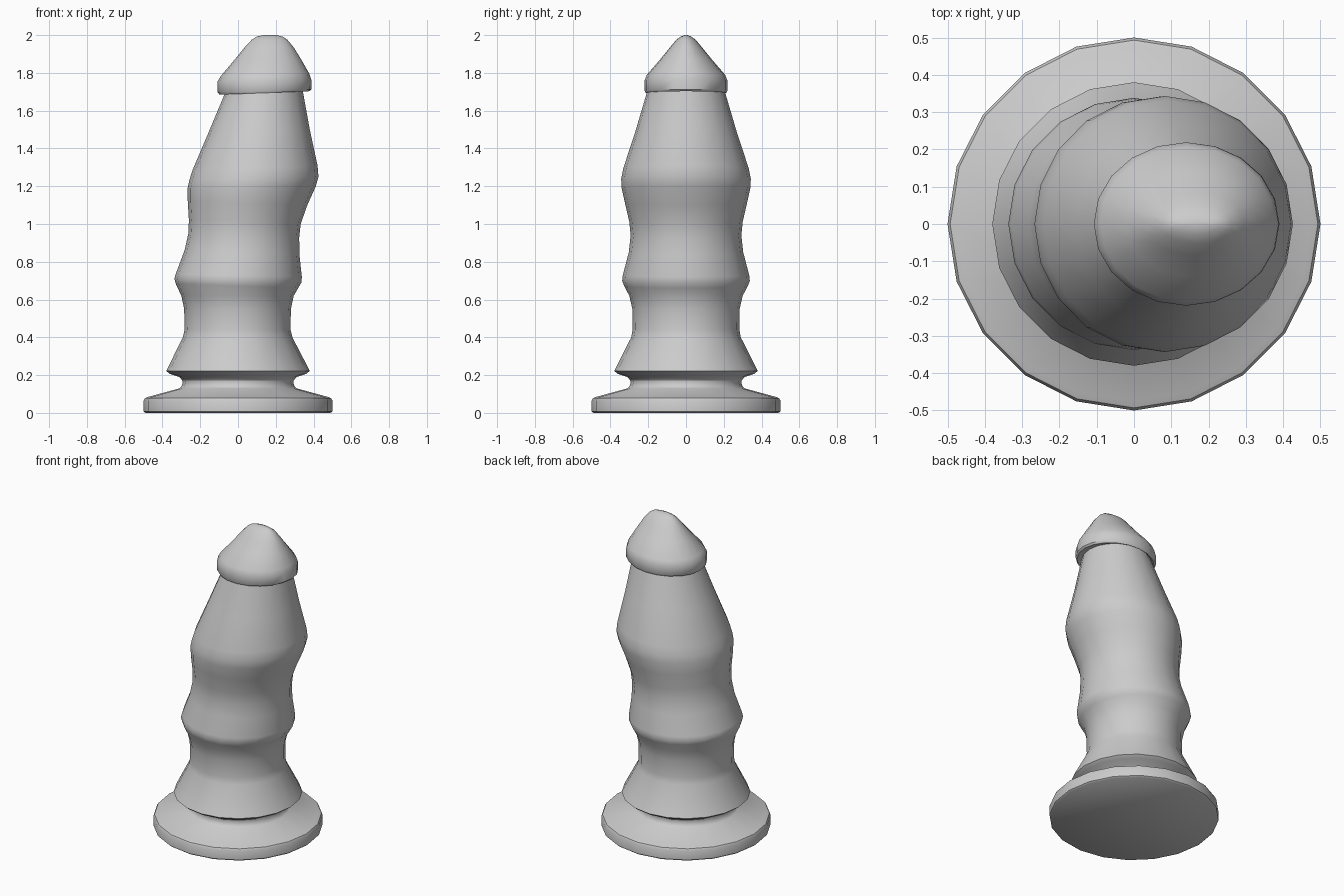
import bpy, bmesh, math

SIDES = 20


def loft(name, rings, cap_bottom=False, cap_top=False):
    """Skin elliptical rings given as (left z, right z, left x, right x, y radius)."""
    bm = bmesh.new()
    loops = []
    for zl, zr, xl, xr, ry in rings:
        cx, rx = (xl + xr) / 2, (xr - xl) / 2
        loop = []
        for i in range(SIDES):
            a = 2 * math.pi * i / SIDES
            t = (math.cos(a) + 1) / 2
            loop.append(bm.verts.new((cx + rx * math.cos(a), ry * math.sin(a), zl + (zr - zl) * t)))
        loops.append(loop)
    for a, b in zip(loops, loops[1:]):
        for i in range(SIDES):
            j = (i + 1) % SIDES
            bm.faces.new((a[i], a[j], b[j], b[i]))
    if cap_bottom:
        bm.faces.new(loops[0][::-1])
    if cap_top:
        bm.faces.new(loops[-1])
    mesh = bpy.data.meshes.new(name)
    bm.to_mesh(mesh)
    bm.free()
    obj = bpy.data.objects.new(name, mesh)
    bpy.context.collection.objects.link(obj)
    bpy.ops.object.select_all(action='DESELECT')
    obj.select_set(True)
    bpy.context.view_layer.objects.active = obj
    bpy.ops.object.shade_smooth_by_angle(angle=math.radians(40))
    return obj


def round_ring(z, r):
    return (z, z, -r, r, r)


# Flanged base disc with a short neck
loft("base", [round_ring(z, r) for z, r in (
    (0, 0.49), (0.008, 0.5), (0.065, 0.5), (0.078, 0.493), (0.085, 0.475),
    (0.13, 0.31), (0.14, 0.30), (0.158, 0.293), (0.172, 0.295))], cap_bottom=True)

# Leaning, rippled shaft
loft("shaft", [round_ring(0.172, 0.295), round_ring(0.19, 0.31), round_ring(0.206, 0.36),
               round_ring(0.222, 0.38), round_ring(0.238, 0.372)] + [
    (0.40, 0.40, -0.292, 0.288, 0.290),
    (0.44, 0.44, -0.283, 0.278, 0.283),
    (0.55, 0.55, -0.285, 0.280, 0.284),
    (0.62, 0.62, -0.300, 0.295, 0.300),
    (0.685, 0.66, -0.330, 0.318, 0.328),
    (0.71, 0.69, -0.337, 0.336, 0.338),
    (0.735, 0.72, -0.330, 0.338, 0.335),
    (0.86, 0.84, -0.283, 0.325, 0.303),
    (0.95, 0.93, -0.263, 0.324, 0.293),
    (1.02, 1.0, -0.260, 0.332, 0.300),
    (1.12, 1.1, -0.266, 0.367, 0.323),
    (1.19, 1.2, -0.267, 0.412, 0.342),
    (1.23, 1.25, -0.258, 0.426, 0.343),
    (1.28, 1.31, -0.243, 0.421, 0.332),
    (1.48, 1.50, -0.158, 0.380, 0.268),
    (1.69, 1.71, -0.070, 0.342, 0.206)])

# Rimmed, tapered tip narrowing to a short ridge
loft("tip", [
    (1.69, 1.71, -0.070, 0.342, 0.206),
    (1.685, 1.703, -0.098, 0.380, 0.213),
    (1.697, 1.713, -0.108, 0.390, 0.219),
    (1.755, 1.765, -0.108, 0.388, 0.219),
    (1.785, 1.795, -0.090, 0.378, 0.207),
    (1.865, 1.87, -0.022, 0.335, 0.140),
    (1.935, 1.935, 0.035, 0.295, 0.085),
    (1.975, 1.975, 0.072, 0.262, 0.052),
    (1.992, 1.992, 0.098, 0.236, 0.028),
    (2.0, 2.0, 0.135, 0.205, 0.008)], cap_top=True)
